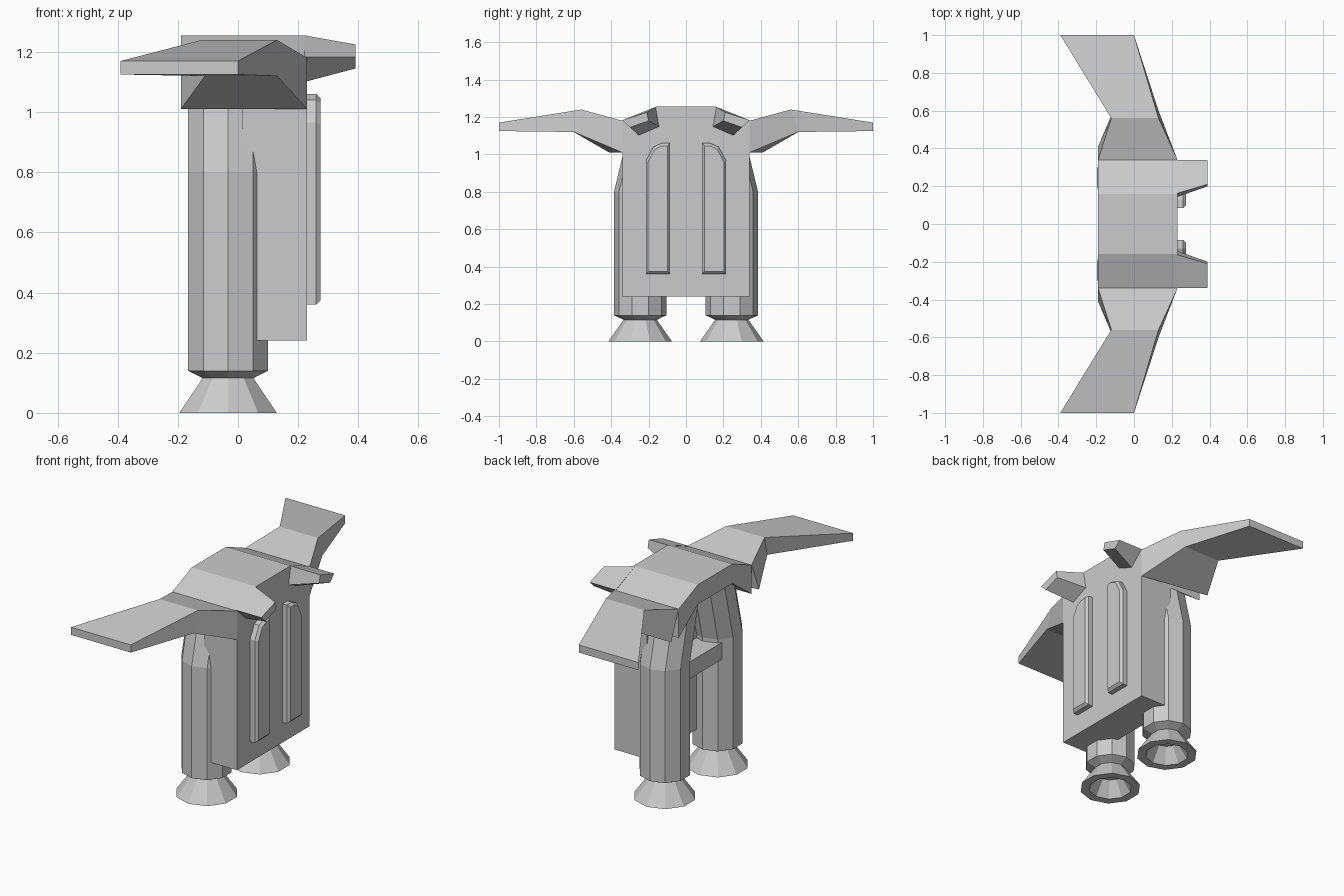
import bpy, bmesh
from math import sin, cos, tau

if "Cube" in bpy.data.objects:
    bpy.data.objects.remove(bpy.data.objects["Cube"])

GREY = (0.6, 0.6, 0.6, 1)
metal = bpy.data.materials.new("plain grey")
metal.diffuse_color = GREY
metal.use_nodes = True
metal.node_tree.nodes["Principled BSDF"].inputs["Base Color"].default_value = GREY


def loft(name, rings, mirror=True):
    """Skin a series of equal rings, cap both ends, mirror across y."""
    bm = bmesh.new()
    loops = [[bm.verts.new(p) for p in ring] for ring in rings]
    n = len(loops[0])
    for a, b in zip(loops, loops[1:]):
        for i in range(n):
            j = (i + 1) % n
            bm.faces.new((a[i], a[j], b[j], b[i]))
    bm.faces.new(loops[0])
    bm.faces.new(loops[-1])
    bmesh.ops.recalc_face_normals(bm, faces=bm.faces)
    mesh = bpy.data.meshes.new(name)
    bm.to_mesh(mesh)
    bm.free()
    mesh.materials.append(metal)
    obj = bpy.data.objects.new(name, mesh)
    bpy.context.collection.objects.link(obj)
    if mirror:
        mod = obj.modifiers.new("Mirror", "MIRROR")
        mod.use_axis = (False, True, False)
        mod.use_mirror_merge = False
    return obj


def extrude_x(name, profile, x0, x1):
    """Extrude a closed y-z profile along x."""
    return loft(name, [[(x, y, z) for y, z in profile] for x in (x0, x1)], False)


def ring(r, z, lean=0.0):
    """Ten-sided ring around the thruster axis."""
    return [(-0.033 + r * sin(k * tau / 10), 0.245 - lean + r * cos(k * tau / 10), z)
            for k in range(10)]


def both_sides(half):
    """Close a half profile with its reflection."""
    return half + [(-y, z) for y, z in reversed(half)]


# Back plate with a gabled top
extrude_x("back_plate", both_sides([(0.34, 0.24), (0.34, 1.18), (0.16, 1.255)]), 0.015, 0.23)

# Arched hood over the tanks
extrude_x("hood", both_sides([(0.16, 1.14), (0.34, 1.01), (0.34, 1.18), (0.16, 1.255)]),
          -0.19, 0.02)

# Tanks leaning inward under the hood, and hollow nozzles
loft("tanks", [ring(0.087, 0.115), ring(0.14, 0.14), ring(0.14, 0.8), ring(0.14, 1.12, 0.077)])
loft("nozzles", [ring(0.087, 0.118), ring(0.17, 0), ring(0.12, 0), ring(0.065, 0.09)])

# Bar joining the tanks
extrude_x("tank_bar", both_sides([(0.17, 0.68), (0.17, 0.78)]), -0.13, 0.03)

# Two-segment wings: root, elbow, tip
loft("wings", [
    [(-0.19, 0.34, 1.18), (0.23, 0.34, 1.18), (0.23, 0.34, 1.01), (-0.19, 0.41, 1.01)],
    [(-0.12, 0.56, 1.24), (0.13, 0.56, 1.24), (0.13, 0.6, 1.12), (-0.11, 0.6, 1.12)],
    [(-0.39, 1.0, 1.17), (0, 1.0, 1.17), (0, 1.0, 1.125), (-0.39, 1.0, 1.125)],
])

# Tapered shoulder hooks
loft("shoulder_hooks", [
    [(0.22, 0.16, 1.255), (0.22, 0.34, 1.183), (0.22, 0.25, 1.1), (0.22, 0.14, 1.147)],
    [(0.39, 0.21, 1.225), (0.39, 0.34, 1.183), (0.39, 0.3, 1.145), (0.39, 0.2, 1.18)],
])

# Padded strips with a chamfered front edge
outline = [(0.085, 0.36), (0.215, 0.36), (0.215, 0.965), (0.175, 1.04), (0.13, 1.06), (0.085, 1.06)]
inner = [(0.098, 0.375), (0.202, 0.375), (0.202, 0.96), (0.167, 1.027), (0.128, 1.046), (0.098, 1.046)]
loft("back_pads", [[(x, y, z) for y, z in loop]
                   for x, loop in ((0.22, outline), (0.26, outline), (0.275, inner))])
